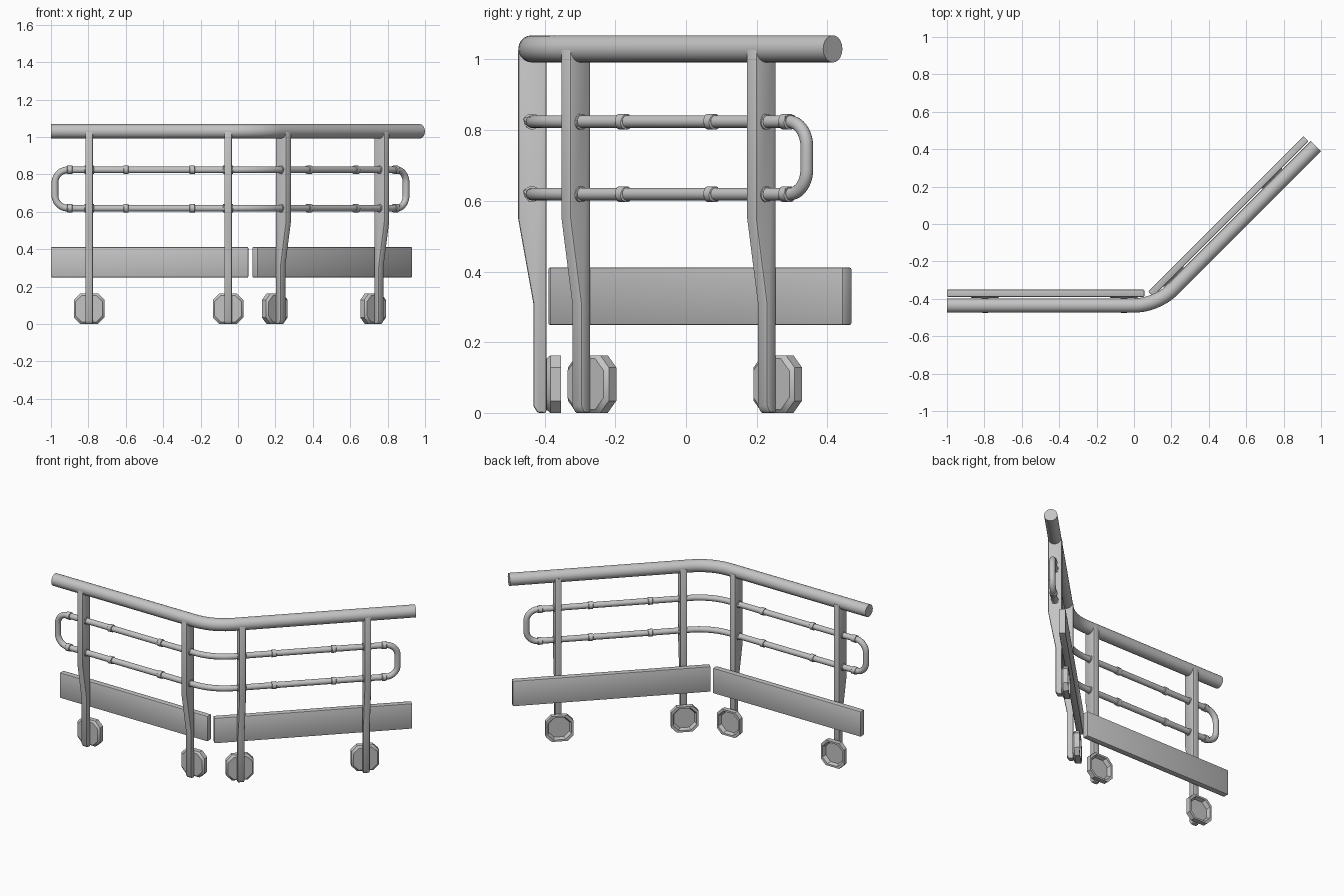
import bpy, bmesh, math
from mathutils import Vector, Matrix

if "Cube" in bpy.data.objects:
    bpy.data.objects.remove(bpy.data.objects["Cube"])

grey = bpy.data.materials.new("painted_grey_metal")
grey.diffuse_color = (0.55, 0.55, 0.55, 1)
grey.use_nodes = True
grey.node_tree.nodes["Principled BSDF"].inputs["Base Color"].default_value = grey.diffuse_color

CORNER = Vector((0.121, -0.436, 0))
C = math.sqrt(0.5)
# Local frame of each wing: x runs outward from the corner, y points to the back
LEFT = Matrix(((-1, 0, 0, CORNER.x), (0, 1, 0, CORNER.y), (0, 0, 1, 0), (0, 0, 0, 1)))
RIGHT = Matrix(((C, -C, 0, CORNER.x), (C, C, 0, CORNER.y), (0, 0, 1, 0), (0, 0, 0, 1)))
SIDES = {"left": LEFT, "right": RIGHT}


def smooth(ob, angle=35):
    bpy.ops.object.select_all(action='DESELECT')
    ob.select_set(True)
    bpy.context.view_layer.objects.active = ob
    bpy.ops.object.shade_smooth_by_angle(angle=math.radians(angle))


def finish(bm, name, matrix, bevel=0, segments=2):
    if bevel:
        edges = [e for e in bm.edges if e.calc_face_angle(0) > 0.7]
        bmesh.ops.bevel(bm, geom=edges, offset=bevel, segments=segments,
                        profile=0.5, affect='EDGES', clamp_overlap=True)
    bm.transform(matrix)
    bmesh.ops.recalc_face_normals(bm, faces=bm.faces)
    me = bpy.data.meshes.new(name)
    bm.to_mesh(me)
    bm.free()
    me.materials.append(grey)
    ob = bpy.data.objects.new(name, me)
    bpy.context.collection.objects.link(ob)
    smooth(ob)
    return ob


def fillet(corners, closed, steps=10):
    """Round each (point, radius) corner of a path."""
    out, n = [], len(corners)
    for i, (p, r) in enumerate(corners):
        if r == 0 or (not closed and i in (0, n - 1)):
            out.append(p)
            continue
        a = (corners[i - 1][0] - p).normalized()
        b = (corners[(i + 1) % n][0] - p).normalized()
        half = a.angle(b) / 2
        centre = p + (a + b).normalized() * (r / math.sin(half))
        t = r / math.tan(half)
        v0, v1 = p + a * t - centre, p + b * t - centre
        for k in range(steps + 1):
            w = v0.slerp(v1, k / steps)
            out.append(centre + w.normalized() * r)
    return out


def tube(name, corners, radius, closed=False, res=6):
    pts = fillet(corners, closed)
    cu = bpy.data.curves.new(name, 'CURVE')
    cu.dimensions = '3D'
    cu.bevel_depth = radius
    cu.bevel_resolution = res
    cu.use_fill_caps = True
    sp = cu.splines.new('POLY')
    sp.points.add(len(pts) - 1)
    for q, p in zip(sp.points, pts):
        q.co = (*p, 1)
    sp.use_cyclic_u = closed
    cu.materials.append(grey)
    ob = bpy.data.objects.new(name, cu)
    bpy.context.collection.objects.link(ob)
    bpy.ops.object.select_all(action='DESELECT')
    ob.select_set(True)
    bpy.context.view_layer.objects.active = ob
    bpy.ops.object.convert(target='MESH')
    smooth(bpy.context.object)


def post(name, m, s):
    # Side profile (depth, height), deep at the top and slim at the foot
    prof = [(0.041, 0), (0.016, 0), (0.004, 0.02), (0.004, 0.31),
            (-0.039, 0.55), (-0.039, 1.03), (0.041, 1.03)]
    bm = bmesh.new()
    f = bm.faces.new([bm.verts.new((s - 0.02, d, z)) for d, z in prof])
    ext = bmesh.ops.extrude_face_region(bm, geom=[f])
    bmesh.ops.translate(bm, vec=(0.04, 0, 0),
                        verts=[g for g in ext["geom"] if isinstance(g, bmesh.types.BMVert)])
    bmesh.ops.recalc_face_normals(bm, faces=bm.faces)
    finish(bm, name, m, 0.006)


def foot_plate(name, m, s):
    # Octagonal dish, open to the back: rings of (depth, half size)
    bm = bmesh.new()
    rings = []
    for d, h in [(0.041, 0.072), (0.052, 0.0815), (0.082, 0.0815),
                 (0.082, 0.070), (0.060, 0.062)]:
        k = h - 0.034
        outline = [(k, h), (h, k), (h, -k), (k, -h), (-k, -h), (-h, -k), (-h, k), (-k, h)]
        rings.append([bm.verts.new((s + x, d, 0.0815 + z)) for x, z in outline])
    for a, b in zip(rings, rings[1:]):
        for i in range(8):
            j = (i + 1) % 8
            bm.faces.new((a[i], a[j], b[j], b[i]))
    bm.faces.new(rings[0])
    bm.faces.new(rings[-1])
    finish(bm, name, m)


def kick_board(name, m, s0, s1):
    bm = bmesh.new()
    bmesh.ops.create_cube(bm, size=1)
    bmesh.ops.scale(bm, vec=(s1 - s0, 0.038, 0.163), verts=bm.verts)
    bmesh.ops.translate(bm, vec=((s0 + s1) / 2, 0.066, 0.33), verts=bm.verts)
    finish(bm, name, m, 0.005)


def sleeve(name, m, s, z, length):
    bm = bmesh.new()
    bmesh.ops.create_cone(bm, cap_ends=True, segments=18, radius1=0.0225,
                          radius2=0.0225, depth=length)
    bm.transform(Matrix.Translation((s, 0, z)) @ Matrix.Rotation(math.pi / 2, 4, 'Y'))
    finish(bm, name, m, 0.003, 1)


# Handrail
def at(m, s, z):
    return m @ Vector((s, 0, z))


tube("handrail", [(at(LEFT, 1.121, 1.03), 0), (at(LEFT, 0, 1.03), 0.31),
                  (at(RIGHT, 1.204, 1.03), 0)], 0.0385, res=8)

# Closed loop of the two middle rails
LOW, HIGH = 0.619, 0.824
tube("middle_rail_loop", [
    (at(LEFT, 1.10, LOW), 0.07), (at(LEFT, 0, LOW), 0.31), (at(RIGHT, 1.10, LOW), 0.07),
    (at(RIGHT, 1.10, HIGH), 0.07), (at(RIGHT, 0, HIGH), 0.31), (at(LEFT, 1.10, HIGH), 0.07)],
    0.018, closed=True)

# Posts, feet, pipe sleeves and boards of both wings
for side, m in SIDES.items():
    for n, s in enumerate((0.174, 0.917), 1):
        post(f"{side}_post_{n}", m, s)
        foot_plate(f"{side}_foot_plate_{n}", m, s)
    for z, level in ((LOW, "lower"), (HIGH, "upper")):
        for n, s in enumerate((0.366, 0.72, 1.02), 1):
            sleeve(f"{side}_{level}_sleeve_{n}", m, s, z, 0.028)
        for n, s in enumerate((0.174, 0.917), 1):
            sleeve(f"{side}_{level}_post_collar_{n}", m, s, z, 0.052)

kick_board("left_kick_board", LEFT, 0.066, 1.121)
kick_board("right_kick_board", RIGHT, 0.022, 1.196)
